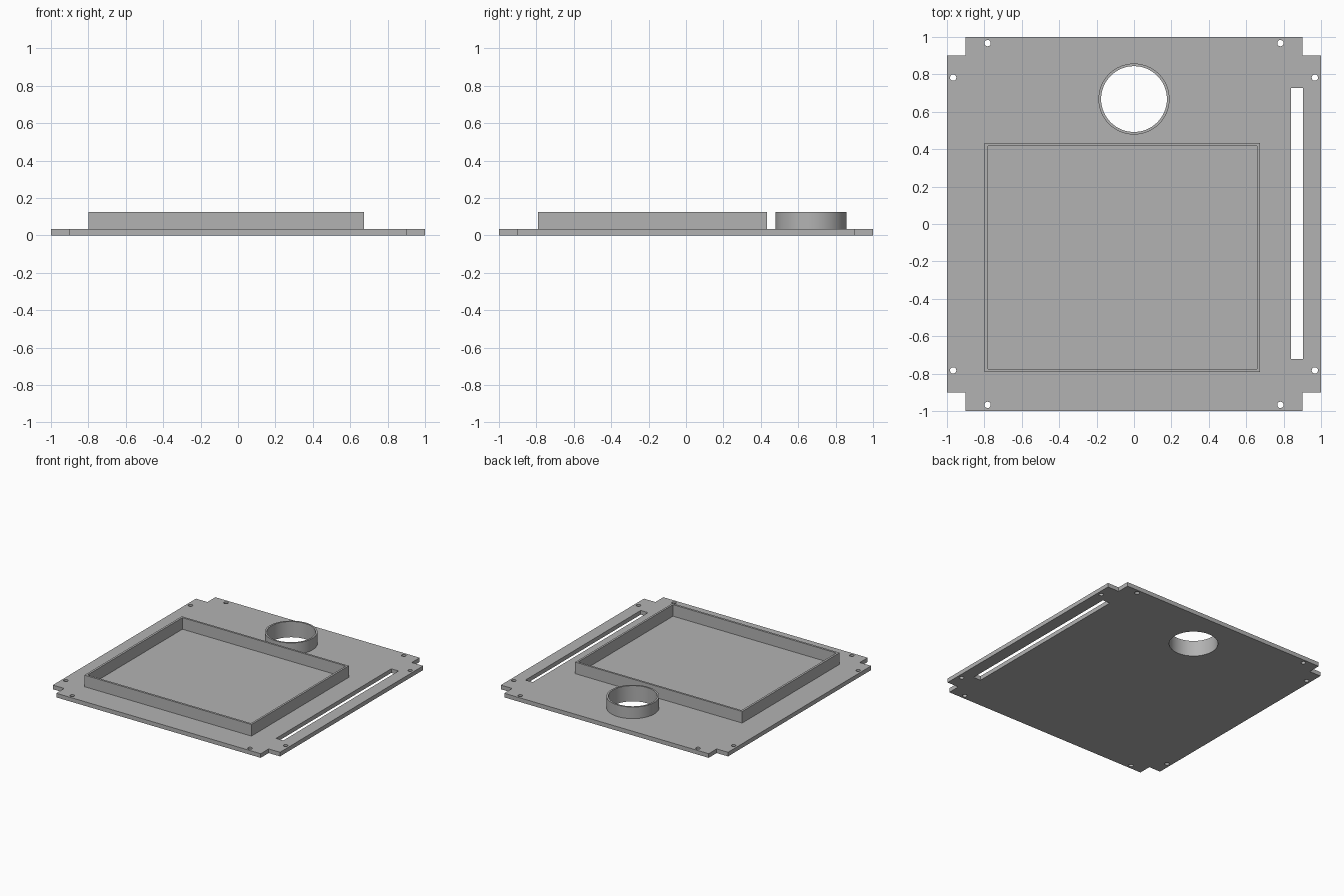
import bpy, bmesh
from math import sin, cos, pi, radians

old = bpy.data.objects.get("Cube")
if old:
    bpy.data.objects.remove(old, do_unlink=True)

grey = bpy.data.materials.new("light grey")
grey.use_nodes = True
colour = (0.45, 0.45, 0.45, 1)
grey.diffuse_color = colour
grey.node_tree.nodes["Principled BSDF"].inputs["Base Color"].default_value = colour


def rect(x0, x1, y0, y1):
    return [(x0, y0), (x1, y0), (x1, y1), (x0, y1)]


def circle(x, y, r, n):
    return [(x + r * cos(2 * pi * i / n), y + r * sin(2 * pi * i / n)) for i in range(n)]


def extrude_outline(name, loops, z0, z1):
    """Extrude the first loop, with the other loops as holes."""
    curve = bpy.data.curves.new(name, "CURVE")
    curve.dimensions = "2D"
    curve.fill_mode = "BOTH"
    curve.extrude = (z1 - z0) / 2
    for pts in loops:
        spline = curve.splines.new("POLY")
        spline.points.add(len(pts) - 1)
        for p, (x, y) in zip(spline.points, pts):
            p.co = (x, y, 0, 1)
        spline.use_cyclic_u = True
    obj = bpy.data.objects.new(name, curve)
    bpy.context.collection.objects.link(obj)
    bpy.ops.object.select_all(action="DESELECT")
    obj.select_set(True)
    bpy.context.view_layer.objects.active = obj
    bpy.ops.object.convert(target="MESH")
    obj = bpy.context.view_layer.objects.active

    # weld caps to walls and rest the part at its base height
    bm = bmesh.new()
    bm.from_mesh(obj.data)
    bmesh.ops.remove_doubles(bm, verts=bm.verts, dist=0.0001)
    bmesh.ops.translate(bm, verts=bm.verts, vec=(0, 0, (z0 + z1) / 2))
    bmesh.ops.recalc_face_normals(bm, faces=bm.faces)
    bm.to_mesh(obj.data)
    bm.free()
    obj.data.materials.clear()
    obj.data.materials.append(grey)
    bpy.ops.object.shade_smooth_by_angle(angle=radians(30))
    return obj


BASE, TOP, NOTCH = 0.033, 0.125, 0.9
RING_Y, RING_IN, RING_OUT = 0.668, 0.176, 0.19

# Plate outline with square corner notches
outline = []
for sx, sy in ((1, 1), (-1, 1), (-1, -1), (1, -1)):
    corner = [(sx, sy * NOTCH), (sx * NOTCH, sy * NOTCH), (sx * NOTCH, sy)]
    outline += corner if sx * sy > 0 else corner[::-1]

# Screw holes in pairs beside each corner
holes = [circle(sx * a, sy * b, 0.017, 20)
         for sx in (-1, 1) for sy in (-1, 1)
         for a, b in ((0.783, 0.967), (0.967, 0.783))]
slot = rect(0.84, 0.904, -0.722, 0.728)
bore = circle(0, RING_Y, RING_IN, 64)

extrude_outline("base_plate", [outline, slot, bore] + holes, 0, BASE)

# Raised rectangular wall and round collar
extrude_outline("rectangular_wall", [rect(-0.798, 0.673, -0.792, 0.433),
                                     rect(-0.781, 0.657, -0.775, 0.417)], BASE, TOP)
extrude_outline("round_collar", [circle(0, RING_Y, RING_OUT, 64), bore], BASE, TOP)
